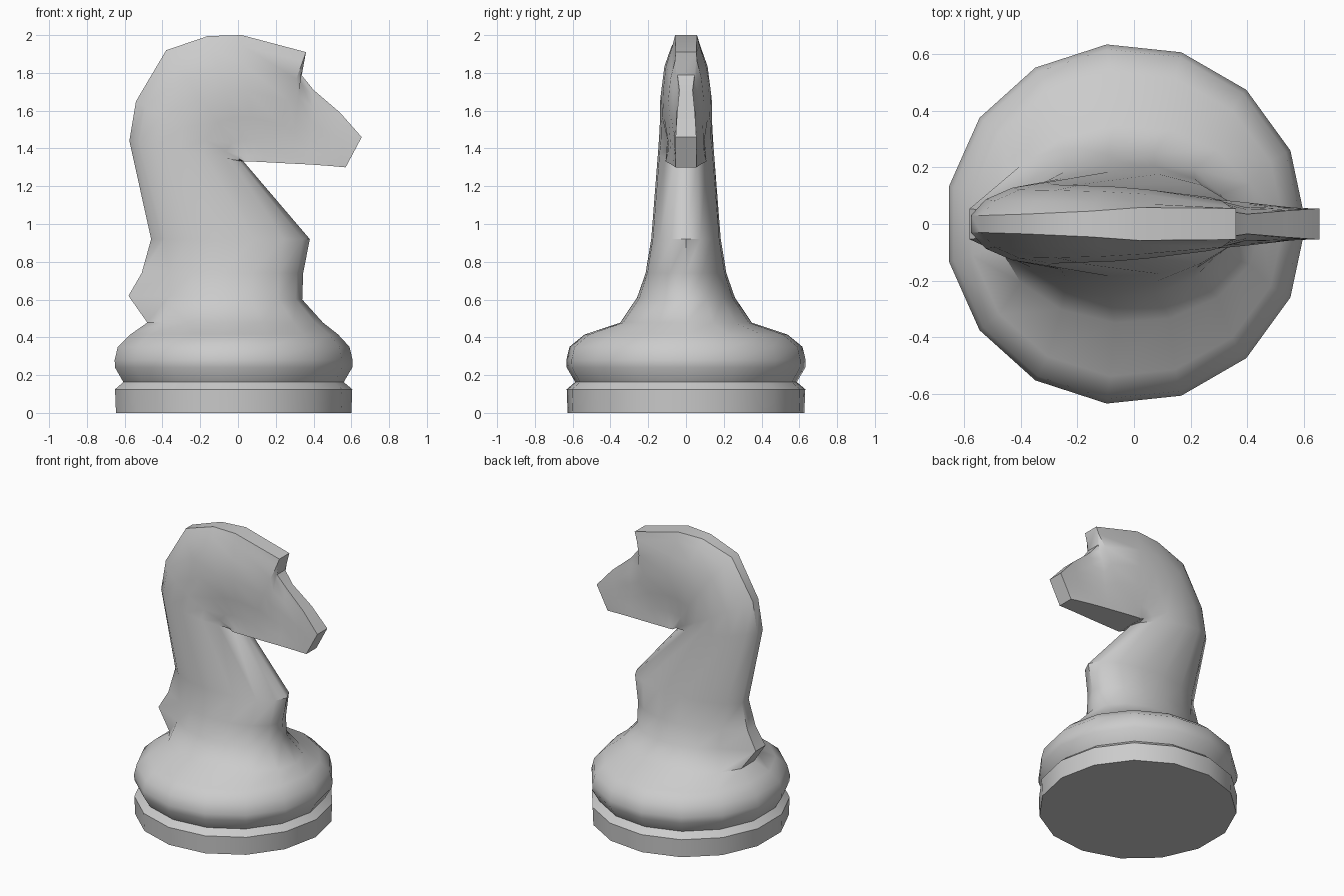
import bpy, bmesh
from math import sin, cos, radians

if "Cube" in bpy.data.objects:
    bpy.data.objects.remove(bpy.data.objects["Cube"])

STEPS = [radians(24 * k) for k in range(8)]   # half of a 15-sided ring
SPAN = 1 - cos(STEPS[-1])


def section(front, back, w, wf=0.0, wb=0.0, tip=None):
    """Symmetric 15/16-sided section: rounded width w, flat widths wf and wb at the ends."""
    half = []
    for a in STEPS:
        t = (1 - cos(a)) / SPAN
        x = front[0] + (back[0] - front[0]) * t
        z = front[1] + (back[1] - front[1]) * t
        half.append([x, max(w * sin(a), wf + (wb - wf) * t), z])
    if tip is not None:
        half[-1][0] = tip
    return [(x, y, z) for x, y, z in half] + [(x, -y, z) for x, y, z in reversed(half)]


def disc(r, z):
    return section((-0.03 + r, z), (-0.03 - 0.978 * r, z), r)


def loft(name, rings):
    bm = bmesh.new()
    vs = [[bm.verts.new(p) for p in ring] for ring in rings]
    n = len(vs[0])
    for a, b in zip(vs, vs[1:]):
        for i in range(n):
            j = (i + 1) % n
            bm.faces.new((a[i], a[j], b[j], b[i]))
    bm.faces.new(vs[0])
    bm.faces.new(vs[-1])
    bmesh.ops.remove_doubles(bm, verts=bm.verts, dist=0.0005)
    bmesh.ops.recalc_face_normals(bm, faces=bm.faces)
    me = bpy.data.meshes.new(name)
    bm.to_mesh(me)
    bm.free()
    ob = bpy.data.objects.new(name, me)
    bpy.context.collection.objects.link(ob)
    bpy.ops.object.select_all(action='DESELECT')
    ob.select_set(True)
    bpy.context.view_layer.objects.active = ob
    bpy.ops.object.shade_smooth_by_angle(angle=radians(44))
    return ob


# turned foot with groove and rounded collar
rings = [disc(r, z) for r, z in ((0.63, 0), (0.635, 0.125), (0.59, 0.163),
                                 (0.635, 0.24), (0.637, 0.28), (0.62, 0.35))]
# shoulders and neck, with the mane tuft pulled out at the back
rings += [
    section((0.53, 0.415), (-0.57, 0.415), 0.54),
    section((0.45, 0.478), (-0.48, 0.478), 0.35),
    section((0.34, 0.60), (-0.43, 0.62), 0.26, tip=-0.58),
    section((0.345, 0.74), (-0.43, 0.74), 0.215, tip=-0.51),
    section((0.38, 0.92), (-0.46, 0.92), 0.185),
    section((0.03, 1.33), (-0.575, 1.44), 0.148),
]
# crest of the head, pivoting around the throat
rings += [
    section((0.03, 1.332), (-0.54, 1.65), 0.14, 0.105, 0.03),
    section((0.04, 1.332), (-0.38, 1.92), 0.137, 0.108, 0.035),
    section((0.06, 1.331), (-0.16, 1.995), 0.132, 0.107, 0.045),
    section((0.09, 1.33), (0.02, 2.0), 0.122, 0.105, 0.058),
]
# flat-sided face: brow, eye notch, muzzle
rings += [
    section((0.15, 1.327), (0.36, 1.91), 0.095, 0.1, 0.055),
    section((0.28, 1.32), (0.335, 1.79), 0.08, 0.088, 0.045),
    section((0.38, 1.315), (0.40, 1.71), 0.06, 0.078, 0.035),
    section((0.48, 1.308), (0.54, 1.59), 0, 0.067, 0.047),
    section((0.57, 1.30), (0.655, 1.46), 0, 0.056, 0.055),
]
loft("horse_head_game_piece", rings)
